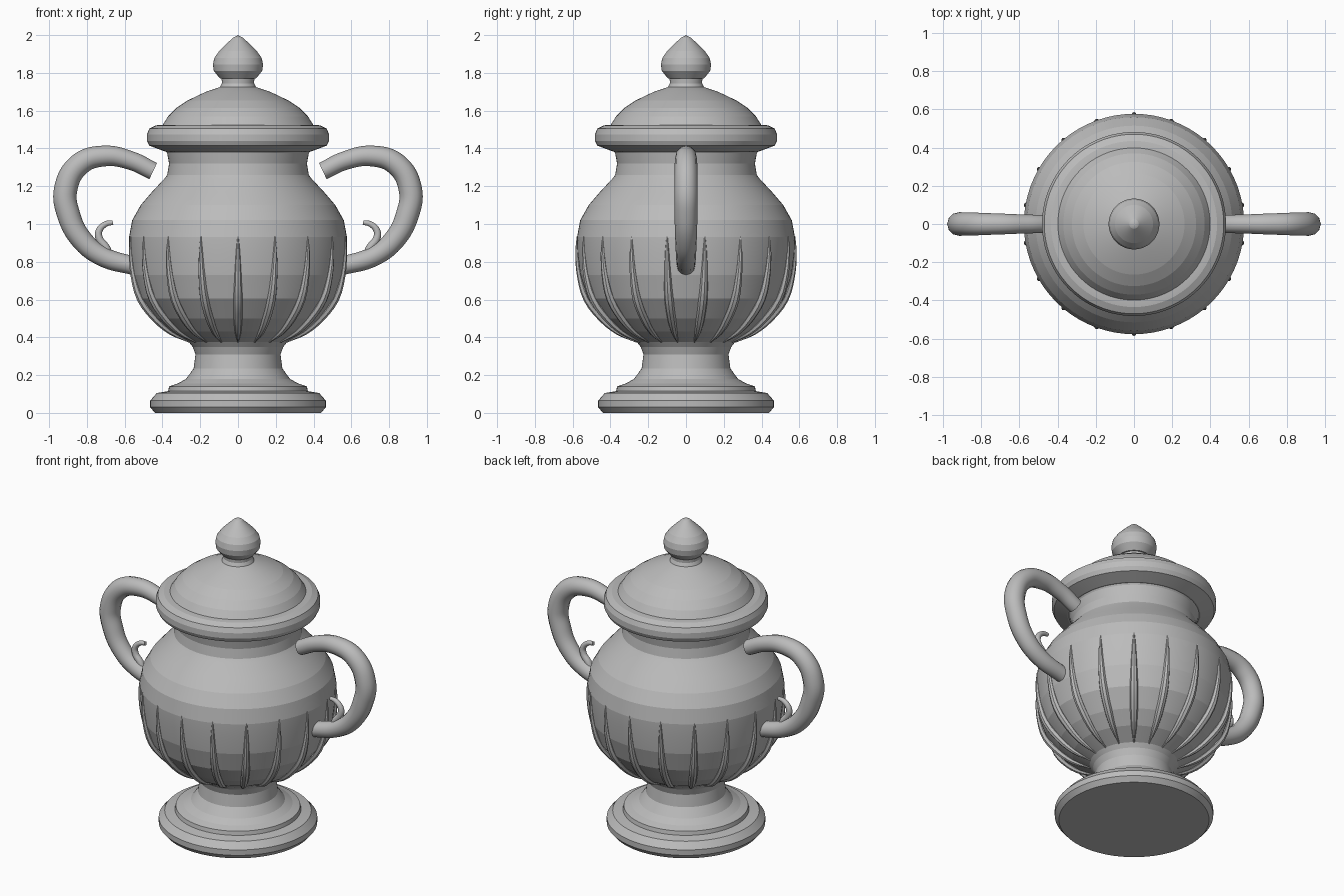
import bpy, bmesh, math

if "Cube" in bpy.data.objects:
    bpy.data.objects.remove(bpy.data.objects["Cube"])

grey = bpy.data.materials.new("stone grey")
grey.diffuse_color = (0.5, 0.5, 0.5, 1)
grey.use_nodes = True
grey.node_tree.nodes["Principled BSDF"].inputs["Base Color"].default_value = grey.diffuse_color


def finish(name, mesh, angle):
    ob = bpy.data.objects.new(name, mesh)
    bpy.context.collection.objects.link(ob)
    mesh.materials.clear()
    mesh.materials.append(grey)
    bpy.ops.object.select_all(action='DESELECT')
    ob.select_set(True)
    bpy.context.view_layer.objects.active = ob
    bpy.ops.object.shade_smooth_by_angle(angle=math.radians(angle))
    return ob


def lathe(name, profile, angle=7, steps=72):
    """Spin a (radius, height) profile round the z axis."""
    bm = bmesh.new()
    vs = [bm.verts.new((r, 0, z)) for r, z in profile]
    es = [bm.edges.new(p) for p in zip(vs, vs[1:])]
    bmesh.ops.spin(bm, geom=vs + es, cent=(0, 0, 0), axis=(0, 0, 1),
                   angle=math.tau, steps=steps, use_duplicate=False)
    bmesh.ops.remove_doubles(bm, verts=bm.verts, dist=1e-4)
    bmesh.ops.recalc_face_normals(bm, faces=bm.faces)
    mesh = bpy.data.meshes.new(name)
    bm.to_mesh(mesh)
    bm.free()
    return finish(name, mesh, angle)


def tube(name, points, radii, turn=0.0, sides=4, smooth_path=8):
    """Round tapered tube along (radius, height) points, turned about z."""
    cu = bpy.data.curves.new(name, 'CURVE')
    cu.dimensions = '3D'
    cu.bevel_depth = 1.0
    cu.bevel_resolution = sides
    cu.use_fill_caps = True
    cu.resolution_u = smooth_path
    sp = cu.splines.new('BEZIER')
    sp.bezier_points.add(len(points) - 1)
    for bp, (r, z), rad in zip(sp.bezier_points, points, radii):
        bp.co = (r * math.cos(turn), r * math.sin(turn), z)
        bp.radius = rad
        bp.handle_left_type = bp.handle_right_type = 'AUTO'
    tmp = bpy.data.objects.new(name + "_path", cu)
    bpy.context.collection.objects.link(tmp)
    dg = bpy.context.evaluated_depsgraph_get()
    mesh = bpy.data.meshes.new_from_object(tmp.evaluated_get(dg))
    bpy.data.objects.remove(tmp)
    return finish(name, mesh, 40)


# Stepped foot and stem
lathe("foot", [(0, 0), (.44, 0), (.465, .03), (.465, .065), (.43, .105),
               (.37, .115), (.365, .14), (.32, .155), (.275, .18), (.235, .235),
               (.225, .31), (.24, .35), (.26, .375), (0, .375)])

# Rounded bowl and neck
belly = [(.25, .37), (.36, .43), (.44, .50), (.52, .605), (.56, .73),
         (.575, .85), (.577, .93), (.56, 1.02), (.515, 1.10), (.455, 1.17),
         (.39, 1.24), (.375, 1.26), (.365, 1.32), (.375, 1.375), (.385, 1.39)]
lathe("body", [(0, .37)] + belly + [(0, 1.39)])

# Rim, domed lid and knob
lathe("rim", [(0, 1.385), (.39, 1.385), (.47, 1.415), (.482, 1.44), (.482, 1.475),
              (.47, 1.505), (.435, 1.522), (.41, 1.525), (0, 1.525)])
lathe("lid", [(0, 1.515), (.405, 1.515), (.37, 1.57), (.325, 1.615), (.265, 1.655),
              (.17, 1.70), (.095, 1.725), (.085, 1.745), (.087, 1.775), (0, 1.775)])
lathe("knob", [(0, 1.765), (.095, 1.77), (.128, 1.81), (.133, 1.845), (.125, 1.88),
               (.10, 1.915), (.06, 1.955), (.025, 1.987), (0, 2.0)])


# Tapered ribs round the lower bowl
def bowl_radius(z):
    for (r0, z0), (r1, z1) in zip(belly, belly[1:]):
        if z0 <= z <= z1:
            return r0 + (r1 - r0) * (z - z0) / (z1 - z0)


heights = [.375, .43, .50, .605, .73, .85, .935]
widths = [.004, .017, .023, .024, .018, .011, .003]
for i in range(18):
    tube(f"rib_{i + 1}", [(bowl_radius(z), z) for z in heights], widths,
         math.radians(10 + 20 * i), 2, 3)

# Looped handles, each with a small inner curl
loop = [(.449, 1.28), (.565, 1.335), (.71, 1.36), (.84, 1.315), (.913, 1.18),
        (.897, 1.05), (.83, .92), (.72, .83), (.54, .775)]
loop_r = [.047, .049, .055, .06, .062, .061, .057, .053, .048]
curl = [(.662, 1.008), (.70, 1.0), (.735, .965), (.735, .925), (.70, .875), (.68, .83)]
curl_r = [.012, .015, .018, .02, .022, .022]
for side, turn in (("right", 0), ("left", math.pi)):
    tube(f"{side}_handle", loop, loop_r, turn)
    tube(f"{side}_handle_curl", curl, curl_r, turn)
